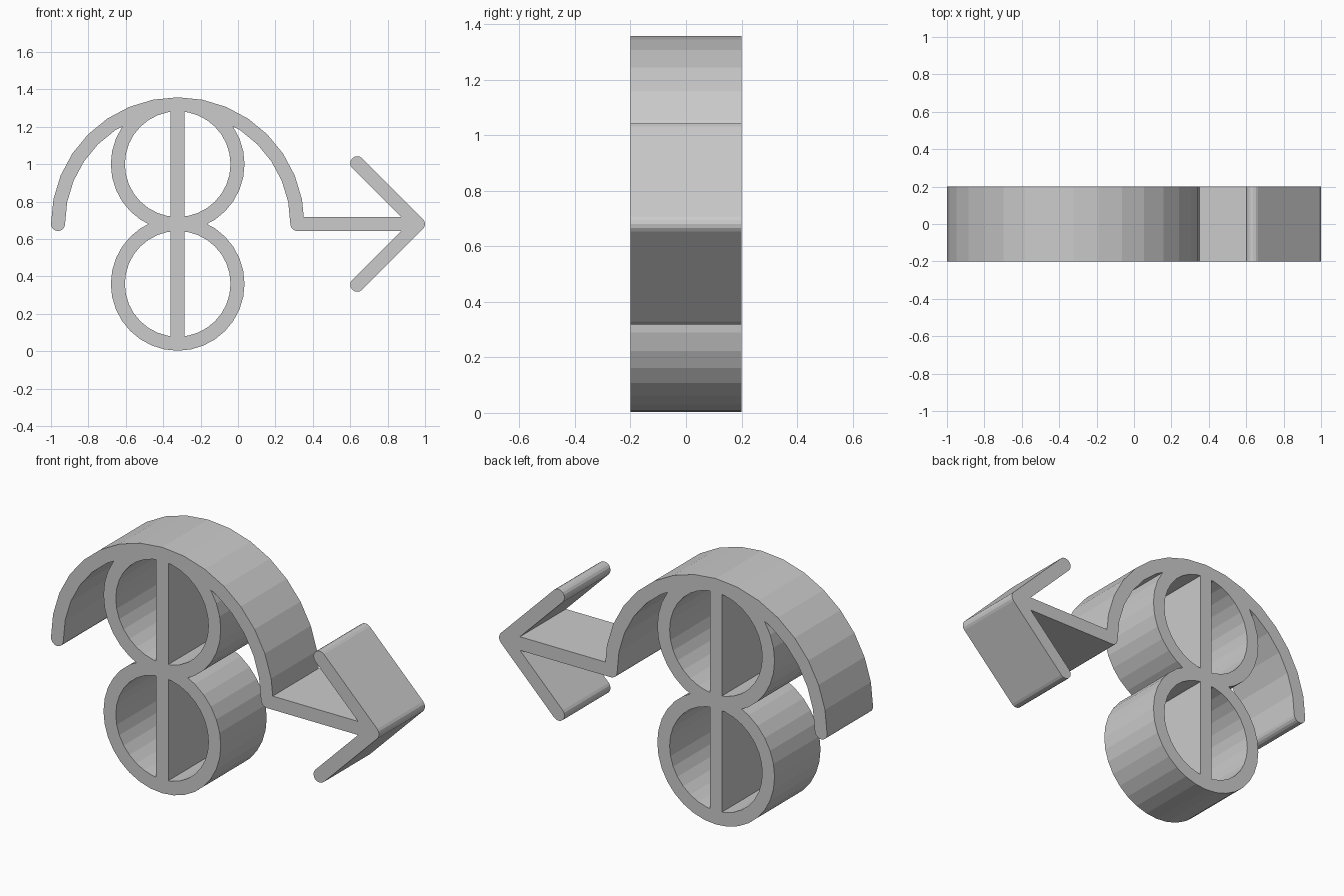
import bpy, bmesh
from math import sin, cos, pi, radians
from mathutils import Vector

cube = bpy.data.objects.get("Cube")
if cube:
    bpy.data.objects.remove(cube)

HALF = 0.0375      # half the width of each band
DEPTH = 0.4        # front to back
CX = -0.3225       # centre line of the rings and arch
MID = 0.68         # height of the arch ends and arrow shaft

grey = bpy.data.materials.new("grey")
grey.use_nodes = True
grey.diffuse_color = (0.6, 0.6, 0.6, 1)
grey.node_tree.nodes["Principled BSDF"].inputs["Base Color"].default_value = (0.6, 0.6, 0.6, 1)


def circle_path(cx, cz, r, start, sweep, steps, closed=False):
    count = steps if closed else steps + 1
    return [(cx + r * cos(radians(start + sweep * i / steps)),
             cz + r * sin(radians(start + sweep * i / steps))) for i in range(count)]


def band(name, path, closed=False):
    """Extruded flat band along an x-z path; open bands get round ends."""
    pts = [Vector(p) for p in path]
    n = len(pts)
    bm = bmesh.new()

    def vert(p):
        return bm.verts.new((p.x, -DEPTH / 2, p.y))

    sides, normals = [], []
    for i, p in enumerate(pts):
        before = pts[i - 1] if closed or i else p
        after = pts[(i + 1) % n] if closed or i < n - 1 else p
        t = (after - before).normalized()
        nrm = Vector((-t.y, t.x))
        normals.append(nrm)
        sides.append((vert(p + nrm * HALF), vert(p - nrm * HALF)))
    for i in range(n if closed else n - 1):
        (a, b), (c, d) = sides[i], sides[(i + 1) % n]
        bm.faces.new((a, b, d, c))
    if not closed:
        for i, direction in ((0, 1), (n - 1, -1)):
            nrm, steps = normals[i], 8
            along = Vector((-nrm.y, nrm.x)) * direction
            cap = [vert(pts[i] + (nrm * cos(pi * k / steps) + along * sin(pi * k / steps)) * HALF)
                   for k in range(1, steps)]
            bm.faces.new([sides[i][0]] + cap + [sides[i][1]])
    bmesh.ops.recalc_face_normals(bm, faces=bm.faces)
    grown = bmesh.ops.extrude_face_region(bm, geom=bm.faces[:])
    moved = [g for g in grown["geom"] if isinstance(g, bmesh.types.BMVert)]
    bmesh.ops.translate(bm, vec=(0, DEPTH, 0), verts=moved)
    bmesh.ops.recalc_face_normals(bm, faces=bm.faces)
    mesh = bpy.data.meshes.new(name)
    bm.to_mesh(mesh)
    bm.free()
    mesh.materials.append(grey)
    obj = bpy.data.objects.new(name, mesh)
    bpy.context.collection.objects.link(obj)
    return obj


# Central bar, two stacked rings, arch and arrow
tip = (0.9625, MID)
body = band("ring_and_arrow_body", [(CX, 0.06), (CX, 1.3)])
parts = [
    band("lower_ring", circle_path(CX, MID - 0.32, 0.32, 0, 360, 32, True), True),
    band("upper_ring", circle_path(CX, MID + 0.32, 0.32, 0, 360, 32, True), True),
    band("arch", circle_path(CX, MID, 0.64, 180, -180, 16)),
    band("arrow_shaft", [(CX + 0.64, MID), tip]),
    band("arrow_upper_barb", [(0.6375, MID + 0.325), tip]),
    band("arrow_lower_barb", [(0.6375, MID - 0.325), tip]),
]

# Fuse the bands into one clean solid
for part in parts:
    mod = body.modifiers.new("fuse_" + part.name, 'BOOLEAN')
    mod.operation = 'UNION'
    mod.solver = 'EXACT'
    mod.object = part
bpy.context.view_layer.update()
fused = bpy.data.meshes.new_from_object(body.evaluated_get(bpy.context.evaluated_depsgraph_get()))
body.modifiers.clear()
body.data = fused
for part in parts:
    bpy.data.objects.remove(part)
